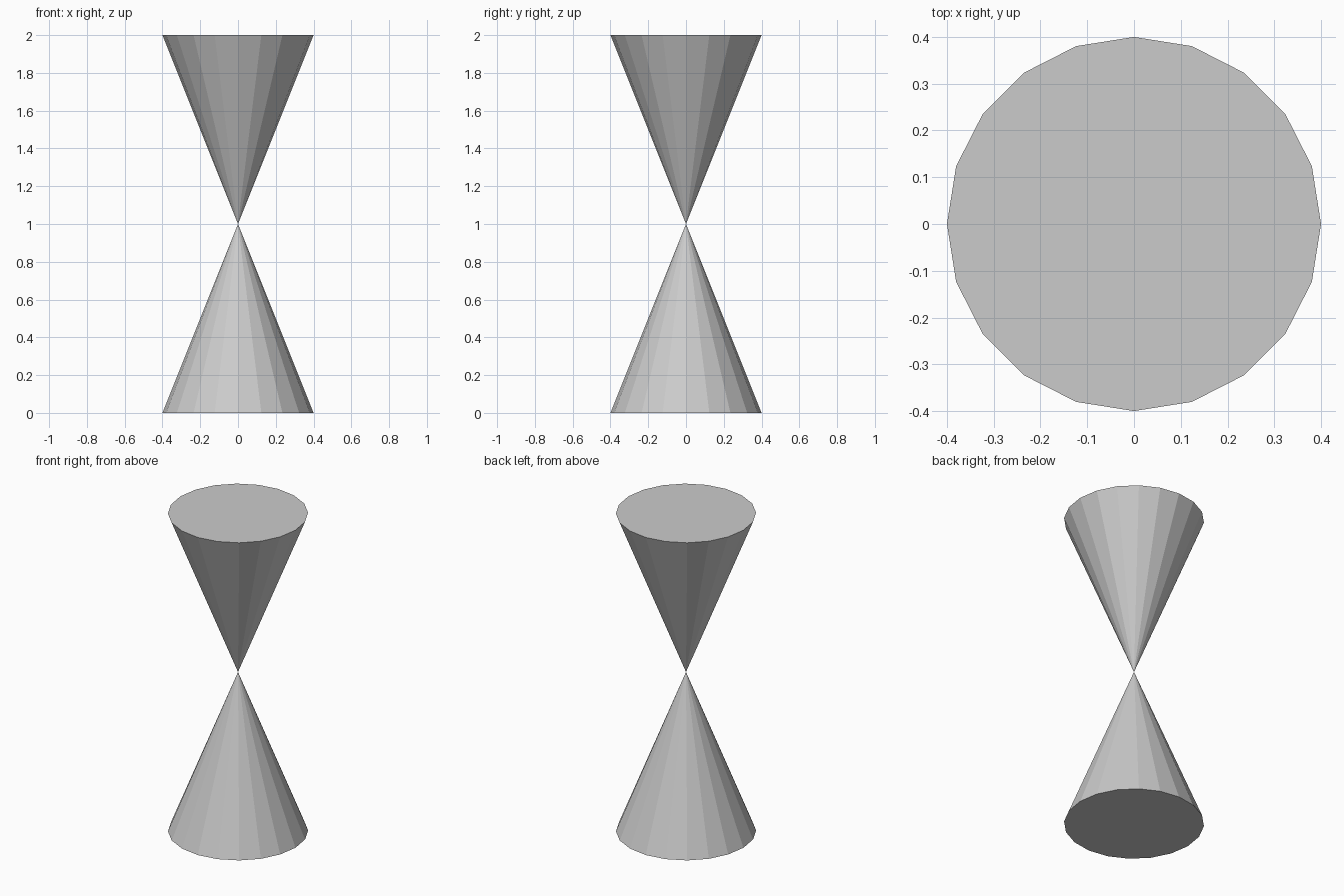
import bpy
import math

if "Cube" in bpy.data.objects:
    bpy.data.objects.remove(bpy.data.objects["Cube"])

RADIUS, HEIGHT, SIDES = 0.4, 1.0, 20


def add_cone(name, z, flip):
    """Capped, flat-faced cone centred at height z; flip points it down."""
    bpy.ops.mesh.primitive_cone_add(
        vertices=SIDES, radius1=RADIUS, radius2=0, depth=HEIGHT,
        end_fill_type='NGON', location=(0, 0, z),
        rotation=(math.pi if flip else 0, 0, 0))
    bpy.context.object.name = name


# Two cones meeting tip to tip
add_cone("lower_cone", HEIGHT * 0.5, False)
add_cone("upper_cone", HEIGHT * 1.5, True)
